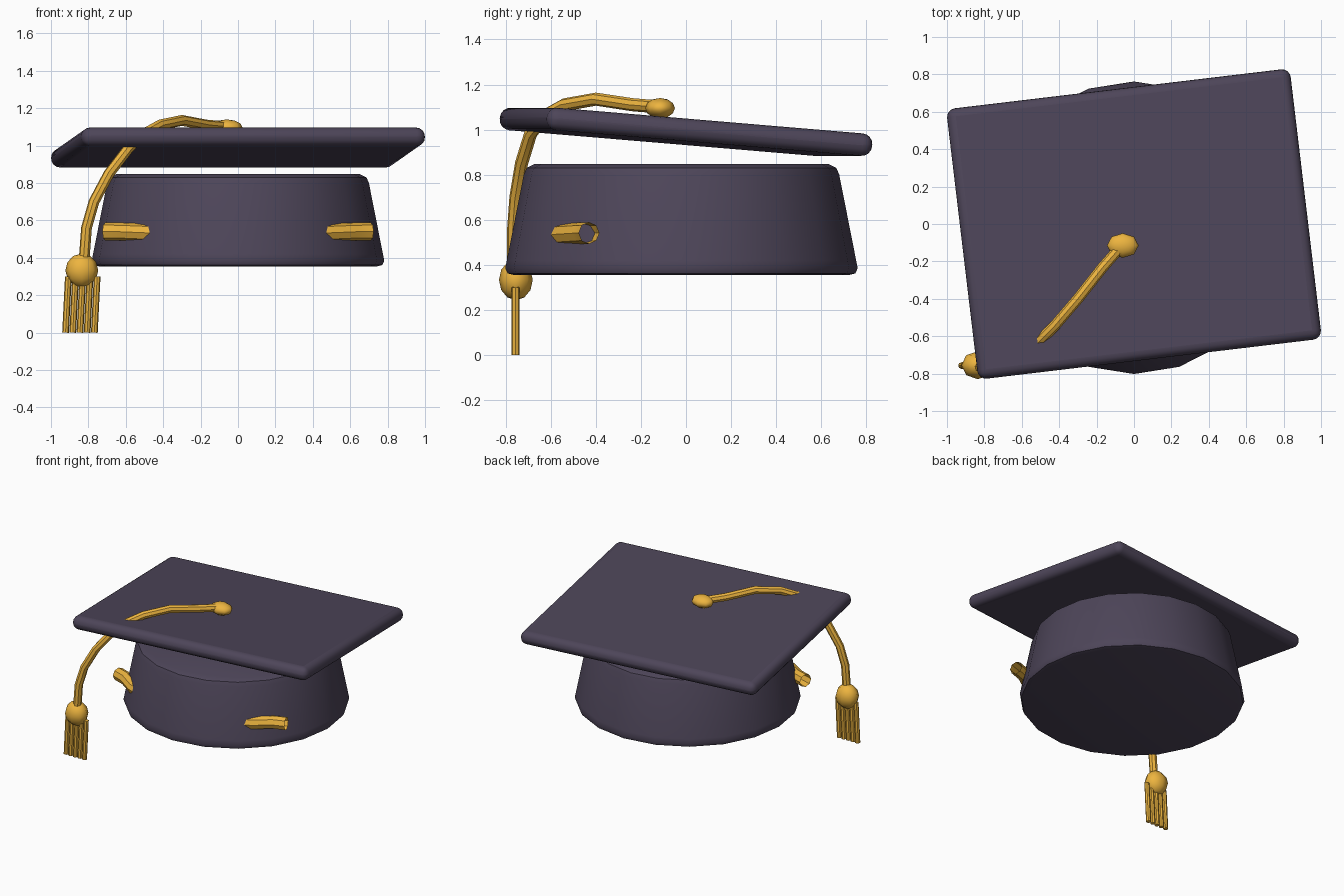
import bpy, bmesh
from math import pi, cos, sin, atan2, radians
from mathutils import Vector

if "Cube" in bpy.data.objects:
    bpy.data.objects.remove(bpy.data.objects["Cube"])


def material(name, rgb):
    m = bpy.data.materials.new(name)
    m.diffuse_color = (*rgb, 1)
    m.use_nodes = True
    m.node_tree.nodes["Principled BSDF"].inputs["Base Color"].default_value = m.diffuse_color
    return m


CLOTH = material("dark_cloth", (0.075, 0.06, 0.10))
GOLD = material("gold_thread", (0.85, 0.46, 0.05))


def finish(ob, name, mat, angle=40):
    ob.name = name
    ob.data.materials.append(mat)
    bpy.ops.object.select_all(action='DESELECT')
    ob.select_set(True)
    bpy.context.view_layer.objects.active = ob
    bpy.ops.object.shade_smooth_by_angle(angle=radians(angle))
    return ob


def lathe(name, profile, centre, sides, mat):
    bm = bmesh.new()
    rings = [[bm.verts.new((centre[0] + r * cos(2 * pi * i / sides),
                            centre[1] + r * sin(2 * pi * i / sides), z))
              for i in range(sides)] for r, z in profile]
    for a, b in zip(rings, rings[1:]):
        for i in range(sides):
            j = (i + 1) % sides
            bm.faces.new((a[i], a[j], b[j], b[i]))
    bm.faces.new(rings[0][::-1])
    bm.faces.new(rings[-1])
    me = bpy.data.meshes.new(name)
    bm.to_mesh(me)
    bm.free()
    ob = bpy.data.objects.new(name, me)
    bpy.context.collection.objects.link(ob)
    return finish(ob, name, mat)


def tube(name, points, radius, mat):
    cu = bpy.data.curves.new(name, 'CURVE')
    cu.dimensions = '3D'
    cu.bevel_depth = radius
    cu.bevel_resolution = 2
    sp = cu.splines.new('POLY')
    sp.points.add(len(points) - 1)
    for p, co in zip(sp.points, points):
        p.co = (*co, 1)
    ob = bpy.data.objects.new(name, cu)
    bpy.context.collection.objects.link(ob)
    bpy.ops.object.select_all(action='DESELECT')
    ob.select_set(True)
    bpy.context.view_layer.objects.active = ob
    bpy.ops.object.convert(target='MESH')
    return finish(bpy.context.object, name, mat)


def ball(name, centre, radii, sides, rings, mat, rot=(0, 0, 0)):
    bpy.ops.mesh.primitive_uv_sphere_add(segments=sides, ring_count=rings,
                                         radius=1, location=centre, rotation=rot)
    ob = bpy.context.object
    ob.scale = radii
    return finish(ob, name, mat, 50)


# Crown: tapered, with softened top and bottom rims
lathe("crown", [(0.745, 0.355), (0.772, 0.362), (0.782, 0.385), (0.775, 0.42),
                (0.70, 0.80), (0.687, 0.83), (0.65, 0.848)],
      (0, -0.02), 20, CLOTH)

# Board: tilted, turned slab with fully rounded edges
bpy.ops.mesh.primitive_cube_add(size=1, location=(0, 0, 0.99))
board = bpy.context.object
board.scale = (1.85, 1.46, 0.1)
bpy.ops.object.transform_apply(location=False, rotation=False, scale=True)
board.rotation_euler = (-atan2(0.12, 1.44), 0, radians(6.8))
bevel = board.modifiers.new("round_edges", 'BEVEL')
bevel.width = 0.047
bevel.segments = 4
finish(board, "board", CLOTH)

# Button on top of the board
ball("button", (-0.06, -0.115, 1.095), (0.085, 0.066, 0.045), 8, 6, GOLD)

# Cord that arches over the board and drops through it to the tassel
tube("tassel_cord", [(-0.06, -0.11, 1.10), (-0.17, -0.235, 1.11),
                     (-0.30, -0.40, 1.135), (-0.42, -0.54, 1.11),
                     (-0.51, -0.63, 1.06), (-0.59, -0.69, 0.98),
                     (-0.69, -0.73, 0.85), (-0.77, -0.755, 0.70),
                     (-0.81, -0.765, 0.56), (-0.825, -0.765, 0.36)], 0.029, GOLD)

# Tassel knot and strands
ball("tassel_knot", (-0.835, -0.755, 0.333), (0.088, 0.075, 0.09), 8, 6, GOLD)
for i in range(5):
    low = Vector((-0.922 + i * 0.0385, -0.757, 0.0))
    high = Vector((-0.907 + i * 0.0385, -0.757, 0.30))
    axis = high - low
    bpy.ops.mesh.primitive_cone_add(vertices=8, radius1=0.018, radius2=0.018,
                                    depth=axis.length, location=(low + high) / 2,
                                    rotation=axis.to_track_quat('Z', 'Y').to_euler())
    finish(bpy.context.object, f"tassel_strand_{i + 1}", GOLD)

# Front cord: sunk in the crown, with open ends showing at both sides
half = [(0.71, -0.43, 0.541), (0.62, -0.46, 0.54), (0.50, -0.54, 0.535),
        (0.26, -0.62, 0.525)]
path = [(-x, y, z) for x, y, z in half] + [(0, -0.65, 0.52)] + half[::-1]
tube("front_cord", path, 0.048, GOLD)
